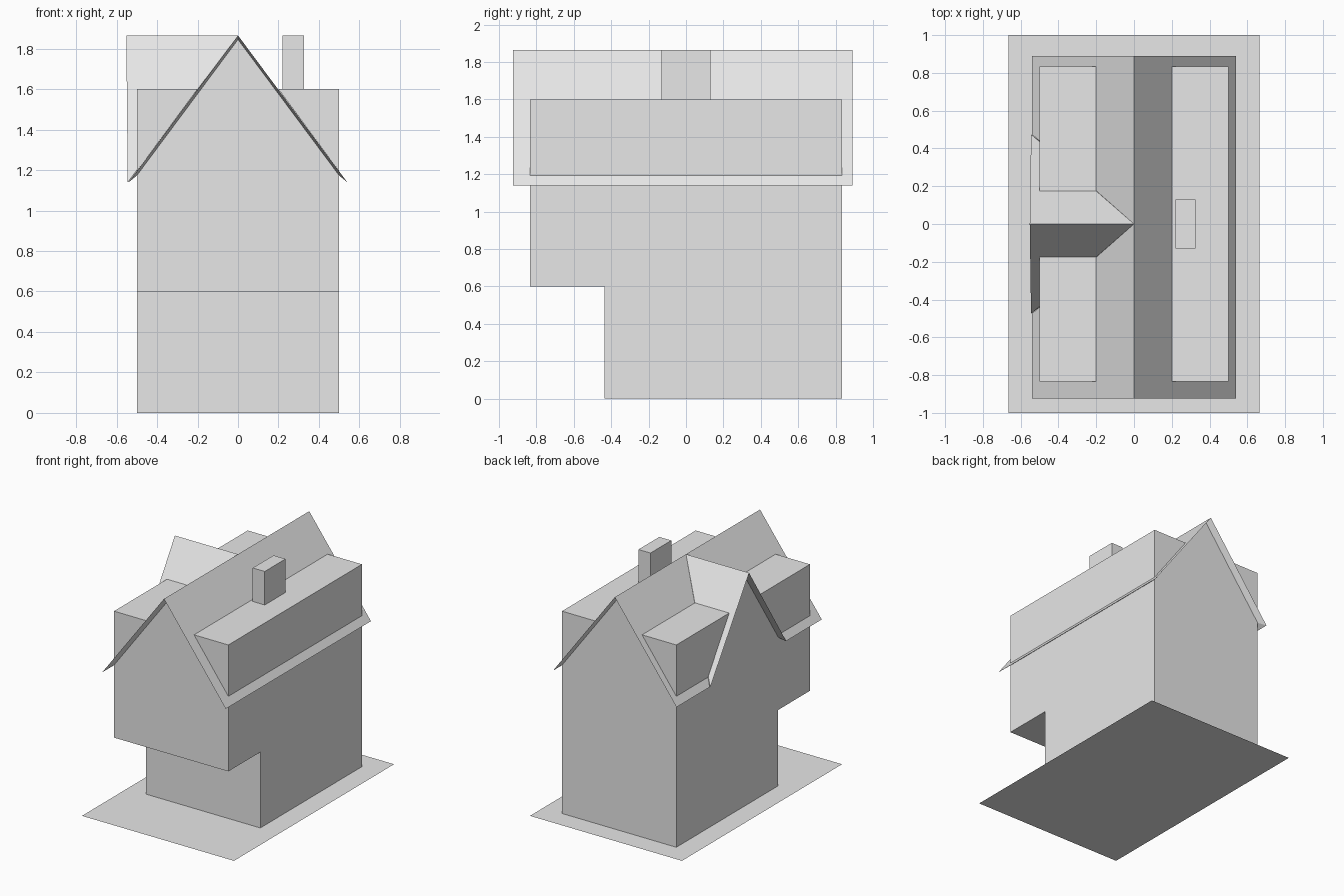
import bpy, bmesh, math

cube = bpy.data.objects.get("Cube")
if cube:
    bpy.data.objects.remove(cube, do_unlink=True)

grey = bpy.data.materials.new("light_grey")
grey.use_nodes = True
colour = (0.8, 0.8, 0.8, 1)
grey.diffuse_color = colour
grey.node_tree.nodes["Principled BSDF"].inputs["Base Color"].default_value = colour


def finish(name, bm):
    mesh = bpy.data.meshes.new(name)
    bm.to_mesh(mesh)
    bm.free()
    mesh.materials.append(grey)
    obj = bpy.data.objects.new(name, mesh)
    bpy.context.collection.objects.link(obj)
    return obj


def solid(name, points):
    """Flat-sided convex solid around its corner points."""
    bm = bmesh.new()
    for p in points:
        bm.verts.new(p)
    bmesh.ops.convex_hull(bm, input=bm.verts)
    bmesh.ops.dissolve_limit(bm, angle_limit=math.radians(0.1),
                             verts=bm.verts, edges=bm.edges)
    bmesh.ops.recalc_face_normals(bm, faces=bm.faces)
    return finish(name, bm)


def prism(name, profile, y0, y1):
    """Extrude an x-z profile along y."""
    return solid(name, [(x, y, z) for x, z in profile for y in (y0, y1)])


# Main proportions
WALL, FRONT, BACK = 0.5, -0.835, 0.835
RIDGE, EAVE, EAVE_X = 1.865, 1.14, 0.54
ROOF_FRONT, ROOF_BACK = -0.925, 0.89
CROSS_EAVE_Y = 0.475                      # half width of the cross gable roof
PEAK, WALL_TOP = RIDGE - 0.02, 1.173      # wall tops, just under the roof
SHED_TOP, SHED_X = 1.6, 0.2
SHED_FOOT = RIDGE - (RIDGE - EAVE) * WALL / EAVE_X


def valley(z):
    """Half width of the cross gable roof at height z."""
    return CROSS_EAVE_Y * (RIDGE - z) / (RIDGE - EAVE)


# Ground sheet
bm = bmesh.new()
bm.faces.new([bm.verts.new((x, y, 0)) for x, y in
              ((-0.665, -1), (0.665, -1), (0.665, 1), (-0.665, 1))])
finish("ground_sheet", bm)

# Walls: recessed ground floor, overhanging gabled upper floor
prism("ground_floor", [(-WALL, 0), (WALL, 0), (WALL, 0.6), (-WALL, 0.6)],
      -0.435, BACK)
prism("upper_floor", [(-WALL, 0.6), (WALL, 0.6), (WALL, WALL_TOP),
                      (0, PEAK), (-WALL, WALL_TOP)], FRONT, BACK)

# Right main roof slope, tapering to thin edges
solid("roof_plain_side",
      [(x, y, z) for x, z in ((0, RIDGE), (EAVE_X, EAVE))
       for y in (ROOF_FRONT, ROOF_BACK)] +
      [(x, y, z) for x, z in ((0, PEAK), (WALL, WALL_TOP))
       for y in (FRONT, BACK)])

# Long flat-topped dormer and chimney
prism("long_dormer", [(SHED_X, SHED_TOP), (WALL, SHED_TOP), (WALL, SHED_FOOT)],
      FRONT, BACK)
prism("chimney", [(0.22, 1.55), (0.325, 1.55), (0.325, RIDGE), (0.22, RIDGE)],
      -0.13, 0.13)

# Cross gable wall
foot_y = valley(SHED_FOOT)
solid("cross_gable_wall", [(-WALL, -foot_y, WALL_TOP), (-WALL, foot_y, WALL_TOP),
                           (-WALL, 0, PEAK), (0, 0, PEAK)])

# Roof pieces and short dormers on both sides of the cross gable
for label, s, roof_end, wall_end in (("front", -1, ROOF_FRONT, FRONT),
                                     ("back", 1, ROOF_BACK, BACK)):
    solid("roof_" + label,
          [(0, 0, RIDGE), (0, roof_end, RIDGE),
           (-EAVE_X, s * CROSS_EAVE_Y, EAVE), (-EAVE_X, roof_end, EAVE),
           (0, 0, PEAK), (0, wall_end, PEAK),
           (-WALL, s * foot_y, WALL_TOP), (-WALL, wall_end, WALL_TOP)])
    solid("cross_gable_roof_" + label,
          [(0, 0, RIDGE), (-0.552, 0, RIDGE),
           (-0.545, s * CROSS_EAVE_Y, EAVE),
           (0, 0, PEAK), (-WALL, 0, PEAK), (-WALL, s * foot_y, WALL_TOP)])
    top_y = s * valley(SHED_TOP)
    solid("short_dormer_" + label,
          [(-SHED_X, top_y, SHED_TOP), (-WALL, top_y, SHED_TOP),
           (-WALL, s * foot_y, SHED_FOOT)] +
          [(x, wall_end, z) for x, z in ((-SHED_X, SHED_TOP), (-WALL, SHED_TOP),
                                         (-WALL, SHED_FOOT))])
